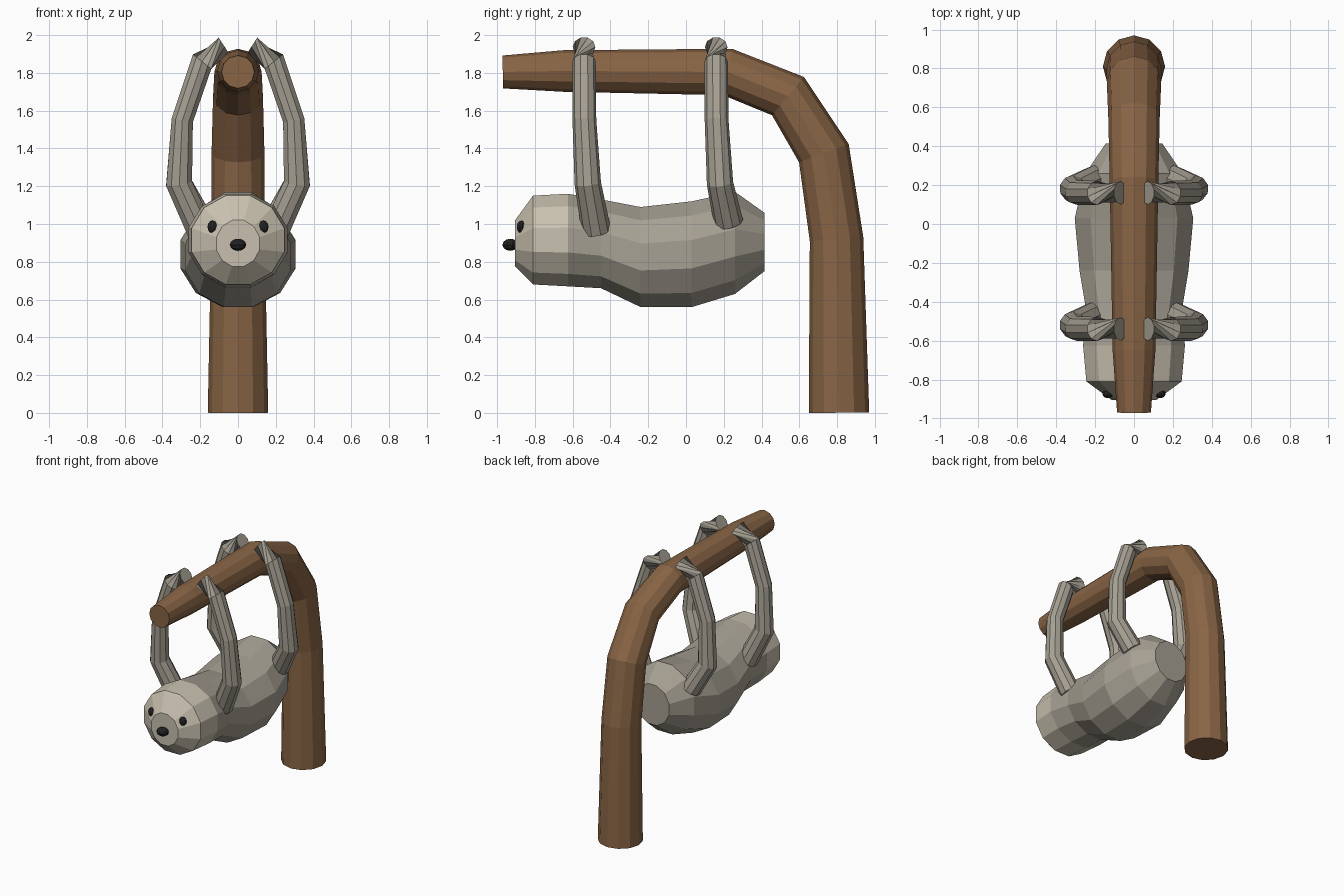
import bpy, math
from mathutils import Vector

if "Cube" in bpy.data.objects:
    bpy.data.objects.remove(bpy.data.objects["Cube"])


def material(name, rgb):
    m = bpy.data.materials.new(name)
    m.diffuse_color = (*rgb, 1)
    m.use_nodes = True
    m.node_tree.nodes["Principled BSDF"].inputs["Base Color"].default_value = m.diffuse_color
    return m


WOOD = material("bark", (0.25, 0.13, 0.06))
FUR = material("fur", (0.38, 0.35, 0.29))
PALE = material("pale_fur", (0.58, 0.53, 0.43))
DARK = material("dark", (0.015, 0.015, 0.015))


def tube(name, rings, sides, side_axis, mat, phase=0.0, tangent=None, shifts=None, mirror=False):
    """Loft rings (centre, radius along side axis, radius across) with capped ends."""
    pts = [Vector(r[0]) for r in rings]
    n = len(pts)
    verts, faces = [], []
    for i, (c, ru, rv) in enumerate(rings):
        if tangent:
            t = Vector(tangent)
        else:
            t = Vector()
            if i > 0:
                t += (pts[i] - pts[i - 1]).normalized()
            if i < n - 1:
                t += (pts[i + 1] - pts[i]).normalized()
        t.normalize()
        u = Vector(side_axis)
        u = (u - t * u.dot(t)).normalized()
        v = t.cross(u)
        turn = phase + (shifts[i] if shifts else 0)
        for k in range(sides):
            a = turn + math.tau * k / sides
            verts.append(pts[i] + u * ru * math.cos(a) + v * rv * math.sin(a))
    for i in range(n - 1):
        for k in range(sides):
            a, b = i * sides + k, i * sides + (k + 1) % sides
            faces.append((a, b, b + sides, a + sides))
    faces.append(tuple(reversed(range(sides))))
    faces.append(tuple(range((n - 1) * sides, n * sides)))
    me = bpy.data.meshes.new(name)
    me.from_pydata(verts, [], faces)
    me.materials.append(mat)
    ob = bpy.data.objects.new(name, me)
    bpy.context.collection.objects.link(ob)
    if mirror:
        ob.modifiers.new("mirror", "MIRROR").use_mirror_merge = False
    return ob


def ball(name, loc, size, mirror=False):
    bpy.ops.mesh.primitive_uv_sphere_add(segments=10, ring_count=6, radius=1)
    ob = bpy.context.object
    ob.name = name
    for v in ob.data.vertices:
        v.co = Vector([v.co[i] * size[i] + loc[i] for i in range(3)])
    ob.data.materials.append(DARK)
    if mirror:
        ob.modifiers.new("mirror", "MIRROR").use_mirror_merge = False


# trunk bending over into a branch: y, z, radius
trunk = [(0.81, 0.001, 0.16), (0.797, 0.92, 0.142), (0.73, 1.375, 0.14), (0.54, 1.677, 0.132),
         (0.22, 1.805, 0.125), (-0.65, 1.81, 0.11), (-0.97, 1.805, 0.087)]
tube("trunk_and_branch", [((0, y, z), r, r) for y, z, r in trunk], 12, (1, 0, 0), WOOD)

# body and head sections: y, bottom, top, half width
F = 1 / math.cos(math.pi / 12)


def sections(rows):
    return [((0, y, (a + b) / 2), w * F, (b - a) / 2 * F) for y, a, b, w in rows]


body = [(0.415, 0.75, 1.06, 0.145), (0.26, 0.63, 1.17, 0.25), (0.03, 0.56, 1.12, 0.305),
        (-0.24, 0.56, 1.09, 0.28), (-0.45, 0.66, 1.13, 0.245), (-0.625, 0.67, 1.16, 0.262)]
head = [(-0.625, 0.67, 1.16, 0.262), (-0.81, 0.68, 1.15, 0.245), (-0.905, 0.775, 1.02, 0.115)]
tube("body", sections(body), 12, (1, 0, 0), FUR, math.pi / 12, (0, -1, 0))
tube("head", sections(head), 12, (1, 0, 0), PALE, math.pi / 12, (0, -1, 0))

# limbs, each ending in a twisted hook over the branch
for name, dy, dz in (("front_limbs", 0, 0), ("rear_limbs", 0.70, 0.045)):
    limb = [((0.20, -0.475 + dy, 0.965 + dz), 0.078, 0.075), ((0.312, -0.52 + dy, 1.215), 0.07, 0.073),
            ((0.295, -0.538 + dy, 1.55), 0.063, 0.06), ((0.19, -0.54 + dy, 1.86), 0.062, 0.065),
            ((0.07, -0.54 + dy, 1.937), 0.06, 0.062)]
    tube(name, limb, 10, (0, 1, 0), FUR, shifts=[0, 0, 0, 0, math.tau / 3.3], mirror=True)

# face
ball("eyes", (0.135, -0.872, 0.985), (0.028, 0.024, 0.033), True)
ball("nose", (0, -0.93, 0.89), (0.046, 0.042, 0.032))
